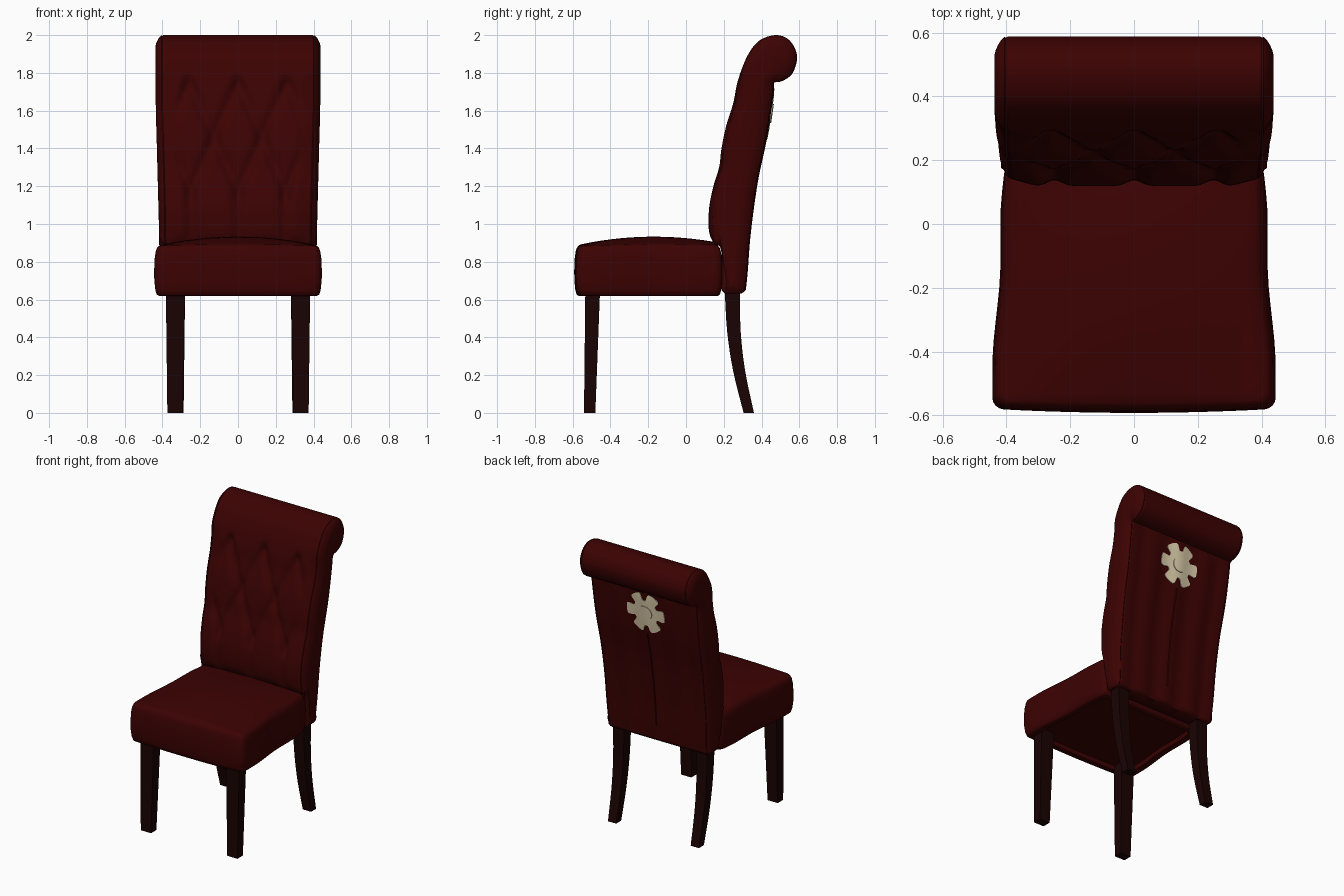
import bpy, bmesh, math
from mathutils import Vector

cube = bpy.data.objects.get("Cube")
if cube:
    bpy.data.objects.remove(cube)


def material(name, rgb):
    m = bpy.data.materials.new(name)
    m.use_nodes = True
    m.diffuse_color = (*rgb, 1)
    m.node_tree.nodes["Principled BSDF"].inputs["Base Color"].default_value = (*rgb, 1)
    return m


RED = material("dark red fabric", (0.045, 0.0006, 0.0006))
WOOD = material("dark brown wood", (0.01, 0.0008, 0.0006))
BEIGE = material("beige applique", (0.74, 0.64, 0.42))


def finish(name, bm, mat, angle=35):
    bmesh.ops.recalc_face_normals(bm, faces=bm.faces)
    mesh = bpy.data.meshes.new(name)
    bm.to_mesh(mesh)
    bm.free()
    mesh.materials.append(mat)
    ob = bpy.data.objects.new(name, mesh)
    bpy.context.collection.objects.link(ob)
    bpy.ops.object.select_all(action="DESELECT")
    ob.select_set(True)
    bpy.context.view_layer.objects.active = ob
    bpy.ops.object.shade_smooth_by_angle(angle=math.radians(angle))


def loft(name, rings, mat, angle=35):
    """Skin a list of closed rings, with flat caps on both ends."""
    bm = bmesh.new()
    rows = [[bm.verts.new(p) for p in ring] for ring in rings]
    n = len(rows[0])
    for a, b in zip(rows, rows[1:]):
        for i in range(n):
            j = (i + 1) % n
            bm.faces.new((a[i], a[j], b[j], b[i]))
    bm.faces.new(rows[0])
    bm.faces.new(rows[-1])
    finish(name, bm, mat, angle)


def spline(pts, steps):
    """Smooth open curve through 2D points."""
    pts = [Vector(p) for p in pts]
    ext = [pts[0]] + pts + [pts[-1]]
    out = []
    for a, b, c, d in zip(ext, ext[1:], ext[2:], ext[3:]):
        for k in range(steps):
            t = k / steps
            out.append(0.5 * (2 * b + (c - a) * t + (2 * a - 5 * b + 4 * c - d) * t * t
                              + (3 * b - a - 3 * c + d) * t ** 3))
    return out + [pts[-1]]


def ramp(lo, hi, v):
    t = min(1, max(0, (v - lo) / (hi - lo)))
    return t * t * (3 - 2 * t)


# Backrest side profile (y, z): front and scroll, then rear panel
front = spline([(.188, .65), (.186, .86), (.15, .895), (.122, .96), (.122, 1.08), (.145, 1.2),
                (.175, 1.3), (.188, 1.4), (.213, 1.52), (.25, 1.64), (.275, 1.76), (.325, 1.89),
                (.39, 1.972), (.48, 2), (.55, 1.97), (.588, 1.89), (.565, 1.80), (.51, 1.757),
                (.465, 1.75)], 7)
rear = spline([(.46, 1.70), (.425, 1.46), (.375, 1.22), (.338, .95), (.322, .75), (.312, .65)], 7)
profile = front + rear + [Vector((.295, .632)), Vector((.205, .632))]
N = len(profile)
normals = []
for i in range(N):
    t = (profile[(i + 1) % N] - profile[i - 1]).normalized()
    normals.append(Vector((t.y, -t.x)))      # points into the cushion


def tuft(x, z):
    """Depth of the diamond tufting and the rounded outer edges."""
    def near(v, width):
        return math.exp(-((v - round(v)) / width) ** 2)
    u, v = x / .26, (min(1.75, max(1.17, z)) - 1.17) / .58
    crease = max(near(u + v, .13), near(u - v, .13))
    button = near(u + v, .16) * near(u - v, .16) * ramp(1.08, 1.17, z) * (1 - ramp(1.75, 1.8, z))
    middle = 1 - ramp(.29, .37, abs(x))
    inside = ramp(.87, .96, z) * (1 - ramp(1.72, 1.84, z))
    return inside * (middle * (.018 * crease + .02 * button) + .022 * ramp(.3, .42, abs(x)))


def rear_shift(x):
    """Soft vertical folds of the rear panel."""
    return .005 * math.cos(x * 2 * math.pi / .21) * (1 - ramp(.3, .38, abs(x)))


def back_ring(x, inset):
    ring = []
    for i, (p, nrm) in enumerate(zip(profile, normals)):
        q = p + nrm * inset
        y = q.x
        if i < len(front):
            if y < .35:
                y += tuft(x, p.y)
        elif i < len(front) + len(rear):
            y += rear_shift(x)
            if abs(x) < .004 and .75 < p.y < 1.42:
                y -= .012                      # centre seam
        width = .932 + .023 * ramp(.63, .92, p.y) + .045 * ramp(.9, 1.8, p.y)
        ring.append((x * width, y, q.y))
    return ring


half = [(.395, 0), (.401, .004), (.406, .002), (.413, .008), (.421, .018), (.428, .031),
        (.434, .045), (.437, .058)]
xs = sorted([-.39 + .78 * k / 78 for k in range(79)] + [-.004, .004])
rings = [back_ring(-x, d) for x, d in reversed(half)]
rings += [back_ring(x, 0) for x in xs]
rings += [back_ring(x, d) for x, d in half]
loft("backrest", rings, RED, angle=50)


# Seat cushion: stacked rounded outlines with a domed top and hollow underside
def outline(inset):
    pts = []
    r = .035
    for sx, sy, start in ((1, 1, 0), (-1, 1, 90), (-1, -1, 180), (1, -1, 270)):
        for k in range(5):
            t = math.radians(start + k * 22.5)
            cy = .155 if sy > 0 else -.542
            pts.append(Vector((sx * .39 + r * math.cos(t), cy + r * math.sin(t))))
    dense = []
    for a, b in zip(pts, pts[1:] + pts[:1]):
        steps = 12 if (b - a).length > .1 else 1
        dense += [a.lerp(b, k / steps) for k in range(steps)]
    out = []
    for p in dense:
        w = .98 + .06 * ramp(-.12, -.45, p.y) - .03 * ramp(.03, .19, p.y)
        bow = .013 * (1 - (p.x / .43) ** 2) * ramp(-.4, -.57, p.y)
        s = 1 - inset / .4
        out.append((p.x * w * s, -.2 + (p.y - bow + .2) * s))
    return out


def dome(x, y):
    return .885 + .048 * max(0, 1 - (x / .43) ** 2) * max(0, 1 - ((y + .17) / .42) ** 2)


levels = [(.65, .06), (.622, .055), (.62, .022), (.626, .011), (.65, .004), (.7, -.001),
          (.75, -.002), (.82, .001), (.855, .006), (.873, .012), (.883, .02)]
rings = [[(x, y, z) for x, y in outline(d)] for z, d in levels]
for d in (.03, .06, .1, .15, .2, .25, .3, .35, .395):
    rings.append([(x, y, dome(x, y)) for x, y in outline(d)])
loft("seat_cushion", rings, RED, angle=50)


# Legs: tapered square sections given as (z, front y, rear y, inner x, outer x)
front_leg = [(0, -.54, -.48, .295, .374), (.65, -.533, -.455, .28, .382)]
edges = spline([(.305, 0), (.25, .22), (.218, .43), (.205, .65)], 4)
back_leg = [(p.y, p.x, p.x + .055 + .025 * p.y / .65, .288 - .008 * p.y / .65,
             .352 + .013 * p.y / .65) for p in edges]
for side, s in (("left", 1), ("right", -1)):
    for name, sections in (("front_leg", front_leg), ("back_leg", back_leg)):
        rings = [[(s * a, f, z), (s * b, f, z), (s * b, r, z), (s * a, r, z)]
                 for z, f, r, a, b in sections]
        loft(f"{side}_{name}", rings, WOOD)


# Flower applique with a raised centre, following the rear panel
def rear_y(x, z):
    for a, b in zip(rear, rear[1:]):
        if b.y <= z <= a.y:
            return a.x + (b.x - a.x) * (a.y - z) / (a.y - b.y) + rear_shift(x)
    return rear[0].x + rear_shift(x)


def petals(t):
    return .092 + .053 * ramp(-.8, -.2, math.cos(6 * t))


def plate(name, shape, lift):
    """Thin plate: an outer rim standing on the fabric, then a face filled to the centre."""
    rings = []
    for f, h in ((1, 0), (1, lift), (.8, lift), (.6, lift), (.4, lift), (.2, lift), (.02, lift)):
        ring = []
        for k in range(96):
            t = 2 * math.pi * k / 96
            x, z = f * shape(t) * math.cos(t), 1.585 + f * shape(t) * math.sin(t)
            ring.append((x, rear_y(x, z) + h, z))
        rings.append(ring)
    loft(name, rings, BEIGE)


plate("flower_applique", petals, .004)
plate("flower_centre", lambda t: .05, .009)
